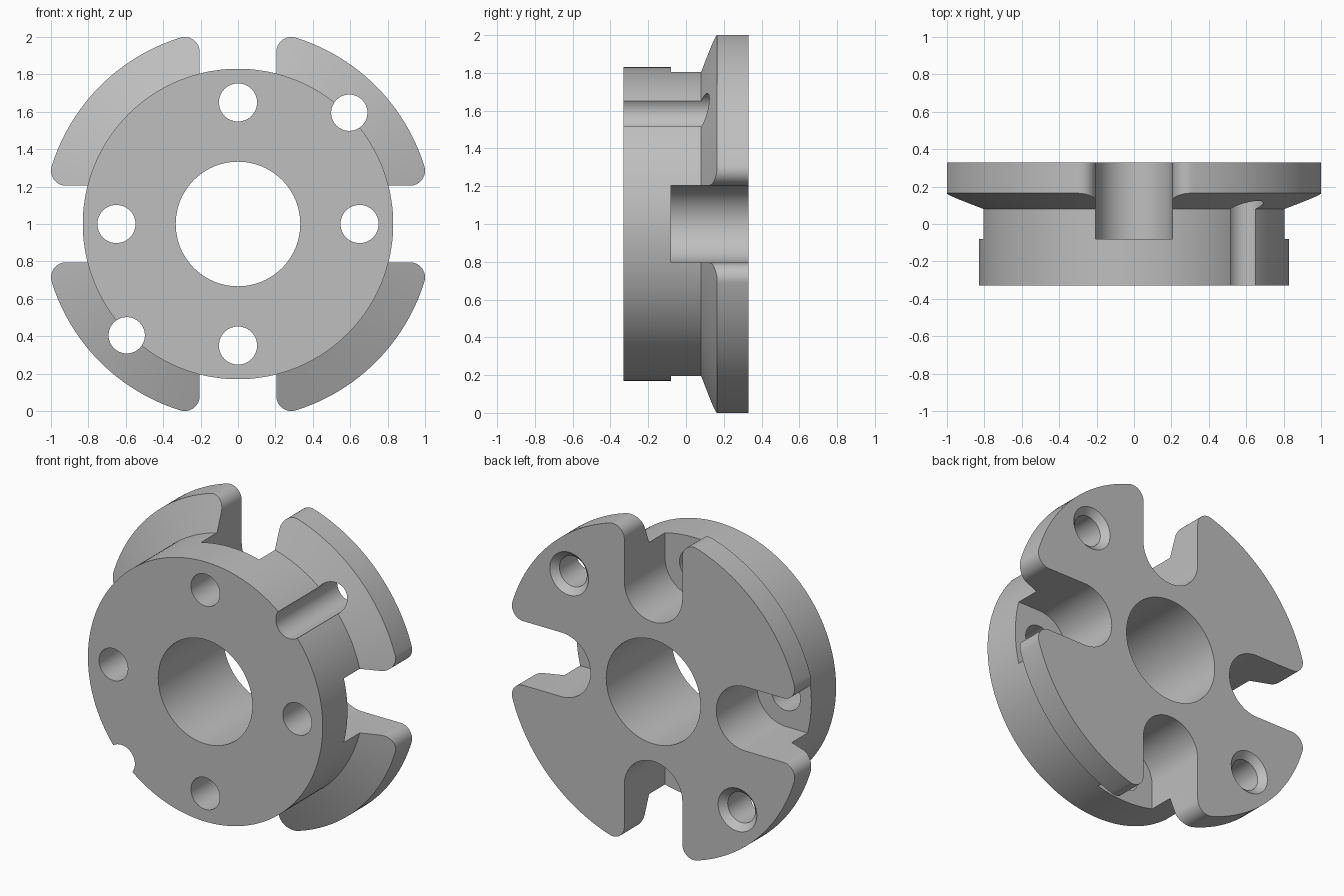
import bpy, bmesh, math

cube = bpy.data.objects.get("Cube")
if cube:
    bpy.data.objects.remove(cube, do_unlink=True)

CENTRE_Z = 1.0
FRONT, BACK = -0.33, 0.33
HUB_R, FLANGE_R, BORE_R = 0.83, 1.043, 0.333
SLOT_HALF, SLOT_RADIUS, SLOT_FLOOR = 0.205, 0.65, -0.08
FILLET = 0.08

grey = bpy.data.materials.new("plain grey")
grey.use_nodes = True
colour = (0.52, 0.52, 0.52, 1)
grey.diffuse_color = colour
grey.node_tree.nodes["Principled BSDF"].inputs["Base Color"].default_value = colour


def circle(radius, segments):
    return [(radius * math.cos(2 * math.pi * i / segments),
             radius * math.sin(2 * math.pi * i / segments)) for i in range(segments)]


def add_loft(bm, sections):
    """Skin a list of (y, outline) sections and cap both ends."""
    rings = [[bm.verts.new((x, y, z)) for x, z in outline] for y, outline in sections]
    n = len(rings[0])
    for a, b in zip(rings, rings[1:]):
        for i in range(n):
            j = (i + 1) % n
            bm.faces.new((a[i], a[j], b[j], b[i]))
    bm.faces.new(rings[0])
    bm.faces.new(rings[-1])


def add_turned(bm, profile, x=0, z=0, segments=48):
    """Turned solid along y from (y, radius) pairs."""
    add_loft(bm, [(y, [(x + u, z + v) for u, v in circle(r, segments)])
                  for y, r in profile])


def make_object(name, bm):
    bmesh.ops.recalc_face_normals(bm, faces=bm.faces[:])
    mesh = bpy.data.meshes.new(name)
    bm.to_mesh(mesh)
    bm.free()
    mesh.materials.append(grey)
    obj = bpy.data.objects.new(name, mesh)
    obj.location.z = CENTRE_Z
    bpy.context.collection.objects.link(obj)
    return obj


def slot_outline():
    """Round-bottomed slot that flares through the rounded flange corners."""
    cx = SLOT_HALF + FILLET
    cz = math.sqrt((FLANGE_R - FILLET) ** 2 - cx ** 2)
    end = math.atan2(cz, cx)
    side = []
    for i in range(13):
        a = math.pi + (end - math.pi) * i / 12
        side.append((cx + FILLET * math.cos(a), cz + FILLET * math.sin(a)))
    side.append((1.2 * math.cos(end), 1.2 * math.sin(end)))
    bottom = [(SLOT_HALF * math.cos(a), SLOT_RADIUS + SLOT_HALF * math.sin(a))
              for a in (math.pi + math.pi * i / 32 for i in range(33))]
    return bottom + side + [(-x, z) for x, z in reversed(side)]


def rotated(outline, angle):
    c, s = math.cos(angle), math.sin(angle)
    return [(x * c - z * s, x * s + z * c) for x, z in outline]


# Hub with conical flange
bm = bmesh.new()
add_turned(bm, [(FRONT, HUB_R), (0.08, HUB_R), (0.165, FLANGE_R), (BACK, FLANGE_R)],
           segments=160)
body = make_object("flanged_hub", bm)

# Four slots
bm = bmesh.new()
for k in range(4):
    outline = rotated(slot_outline(), k * math.pi / 2)
    add_loft(bm, [(SLOT_FLOOR, outline), (0.6, outline)])
slots = make_object("slot_cutter", bm)

# Central bore and four straight holes inside the slots
bm = bmesh.new()
add_turned(bm, [(-0.6, BORE_R), (0.6, BORE_R)], segments=96)
for k in range(4):
    a = k * math.pi / 2
    add_turned(bm, [(-0.6, 0.102), (0.6, 0.102)],
               SLOT_RADIUS * math.cos(a), SLOT_RADIUS * math.sin(a))

# Two diagonal holes, countersunk at the back
for side in (-1, 1):
    add_turned(bm, [(-0.6, 0.097), (BACK - 0.04, 0.097), (BACK, 0.137), (0.6, 0.137)],
               side * 0.595, side * 0.595)
holes = make_object("hole_cutter", bm)

for cutter in (slots, holes):
    cutter.hide_render = True
    mod = body.modifiers.new("cut", 'BOOLEAN')
    mod.operation = 'DIFFERENCE'
    mod.solver = 'EXACT'
    mod.object = cutter

# Apply the cuts, drop the cutters and shade
bpy.ops.object.select_all(action='DESELECT')
body.select_set(True)
bpy.context.view_layer.objects.active = body
for mod in list(body.modifiers):
    bpy.ops.object.modifier_apply(modifier=mod.name)
for cutter in (slots, holes):
    bpy.data.objects.remove(cutter, do_unlink=True)
bpy.ops.object.shade_smooth_by_angle(angle=math.radians(25))
